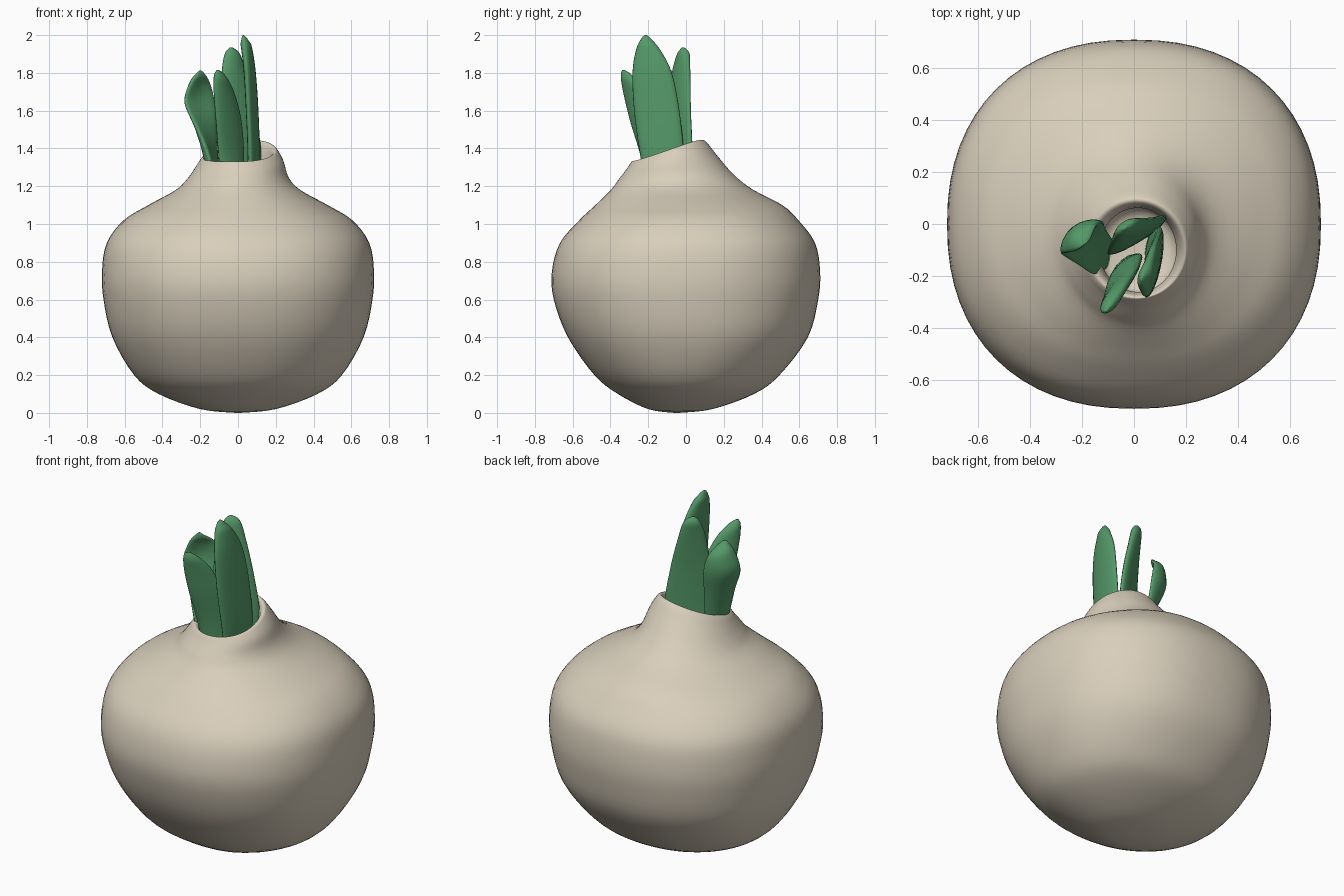
import bpy, bmesh, math
from mathutils import Vector

if "Cube" in bpy.data.objects:
    bpy.data.objects.remove(bpy.data.objects["Cube"])


def material(name, rgb):
    m = bpy.data.materials.new(name)
    m.diffuse_color = (*rgb, 1)
    m.use_nodes = True
    m.node_tree.nodes["Principled BSDF"].inputs["Base Color"].default_value = m.diffuse_color
    return m


def smooth_rows(rows, steps):
    """Catmull-Rom interpolation of rows of numbers."""
    pts = [rows[0]] + rows + [rows[-1]]
    out = []
    for i in range(1, len(pts) - 2):
        for s in range(steps):
            t = s / steps
            out.append([0.5 * (2 * b + (c - a) * t + (2 * a - 5 * b + 4 * c - d) * t * t
                               + (3 * b - a - 3 * c + d) * t ** 3)
                        for a, b, c, d in zip(*pts[i - 1:i + 3])])
    return out + [rows[-1]]


def loft(name, rings, mat):
    """Skin a stack of closed rings; the ends are capped."""
    bm = bmesh.new()
    loops = [[bm.verts.new(p) for p in r] for r in rings]
    n = len(loops[0])
    for a, b in zip(loops, loops[1:]):
        for i in range(n):
            j = (i + 1) % n
            bm.faces.new((a[i], a[j], b[j], b[i]))
    bm.faces.new(loops[0][::-1])
    bm.faces.new(loops[-1])
    bmesh.ops.recalc_face_normals(bm, faces=bm.faces)
    for f in bm.faces:
        f.smooth = True
    me = bpy.data.meshes.new(name)
    bm.to_mesh(me)
    bm.free()
    me.materials.append(mat)
    ob = bpy.data.objects.new(name, me)
    bpy.context.collection.objects.link(ob)
    return ob


def power(v, e):
    return math.copysign(abs(v) ** e, v)


# Bulb: rows of z, centre x, centre y, radius x, radius y, rim lift
bulb_rows = [
    [0.0, 0, -.05, .01, .01, 0],
    [0.02, 0, -.03, .20, .17, 0],
    [0.10, 0, 0, .42, .36, 0],
    [0.20, 0, .005, .55, .49, 0],
    [0.40, 0, .01, .665, .635, 0],
    [0.60, 0, 0, .712, .70, 0],
    [0.75, 0, 0, .72, .71, 0],
    [0.90, 0, .008, .695, .675, 0],
    [1.02, 0, .015, .605, .58, 0],
    [1.10, 0, .015, .475, .495, 0],
    [1.18, 0, -.02, .33, .378, 0],
    [1.235, 0, -.05, .268, .307, .2],
    [1.29, .01, -.075, .232, .24, .65],
    [1.32, .01, -.09, .205, .205, .95],
    [1.33, .012, -.097, .185, .187, 1],
    [1.31, .015, -.1, .163, .172, .9],
    [1.25, .015, -.1, .148, .162, .5],
    [1.15, .015, -.1, .14, .15, 0],
    [1.13, .015, -.1, .01, .01, 0],
]
bulb_rings = []
for z, cx, cy, rx, ry, lift in smooth_rows(bulb_rows, 4):
    e = 2 / (2 + .6 * max(0, rx - .3))
    ring = []
    for k in range(64):
        a = math.tau * k / 64
        up = .115 * ((1 + math.cos(a - math.radians(72))) / 2) ** 1.5
        ring.append((cx + rx * power(math.cos(a), e), cy + ry * power(math.sin(a), e),
                     max(0, z + lift * up)))
    bulb_rings.append(ring)
loft("bulb", bulb_rings, material("bulb_skin", (.69, .62, .50)))

green = material("leaf_green", (.09, .32, .14))


def leaf(name, rows, bow=0.0):
    """Rows of z, one blade edge x y, other blade edge x y; a tip is added from the last row."""
    rings = []
    for z, lx, ly, rx, ry in smooth_rows(rows, 5):
        mid = Vector(((lx + rx) / 2, (ly + ry) / 2, z))
        half = Vector(((rx - lx) / 2, (ry - ly) / 2, 0))
        side = Vector((-half.y, half.x, 0)).normalized()
        thick = min(.027, half.length * .55)
        ring = []
        for k in range(20):
            a = math.tau * k / 20
            c, s = math.cos(a), math.sin(a)
            ring.append(mid + half * c + side * (thick * s + bow * half.length * (.5 - c * c)))
        rings.append(ring)
    loft(name, rings, green)


# Four leaves growing out of the neck
leaf("right_leaf", [
    [1.14, .06, -.20, .08, -.02],
    [1.35, .065, -.24, .10, -.01],
    [1.60, .055, -.275, .095, -.035],
    [1.80, .045, -.283, .08, -.075],
    [1.92, .033, -.265, .062, -.135],
    [1.98, .028, -.238, .04, -.185],
    [2.00, .027, -.218, .03, -.208]])
leaf("back_leaf", [
    [1.14, -.07, -.08, .10, 0],
    [1.35, -.10, -.115, .125, .03],
    [1.60, -.097, -.10, .09, .022],
    [1.80, -.085, -.07, .04, .018],
    [1.90, -.068, -.04, .008, .012],
    [1.935, -.042, -.02, -.03, -.01]])
leaf("front_leaf", [
    [1.14, -.08, -.20, .02, -.12],
    [1.35, -.10, -.235, .03, -.12],
    [1.55, -.115, -.295, .015, -.16],
    [1.70, -.125, -.33, -.025, -.22],
    [1.785, -.123, -.342, -.07, -.285],
    [1.815, -.112, -.338, -.10, -.325]])
leaf("left_leaf", [
    [1.14, -.12, -.17, -.10, -.05],
    [1.35, -.165, -.19, -.12, -.02],
    [1.50, -.225, -.15, -.125, 0],
    [1.64, -.288, -.105, -.13, .02],
    [1.74, -.262, -.10, -.155, .005],
    [1.795, -.222, -.092, -.18, -.06],
    [1.812, -.205, -.085, -.195, -.075]], bow=.25)
